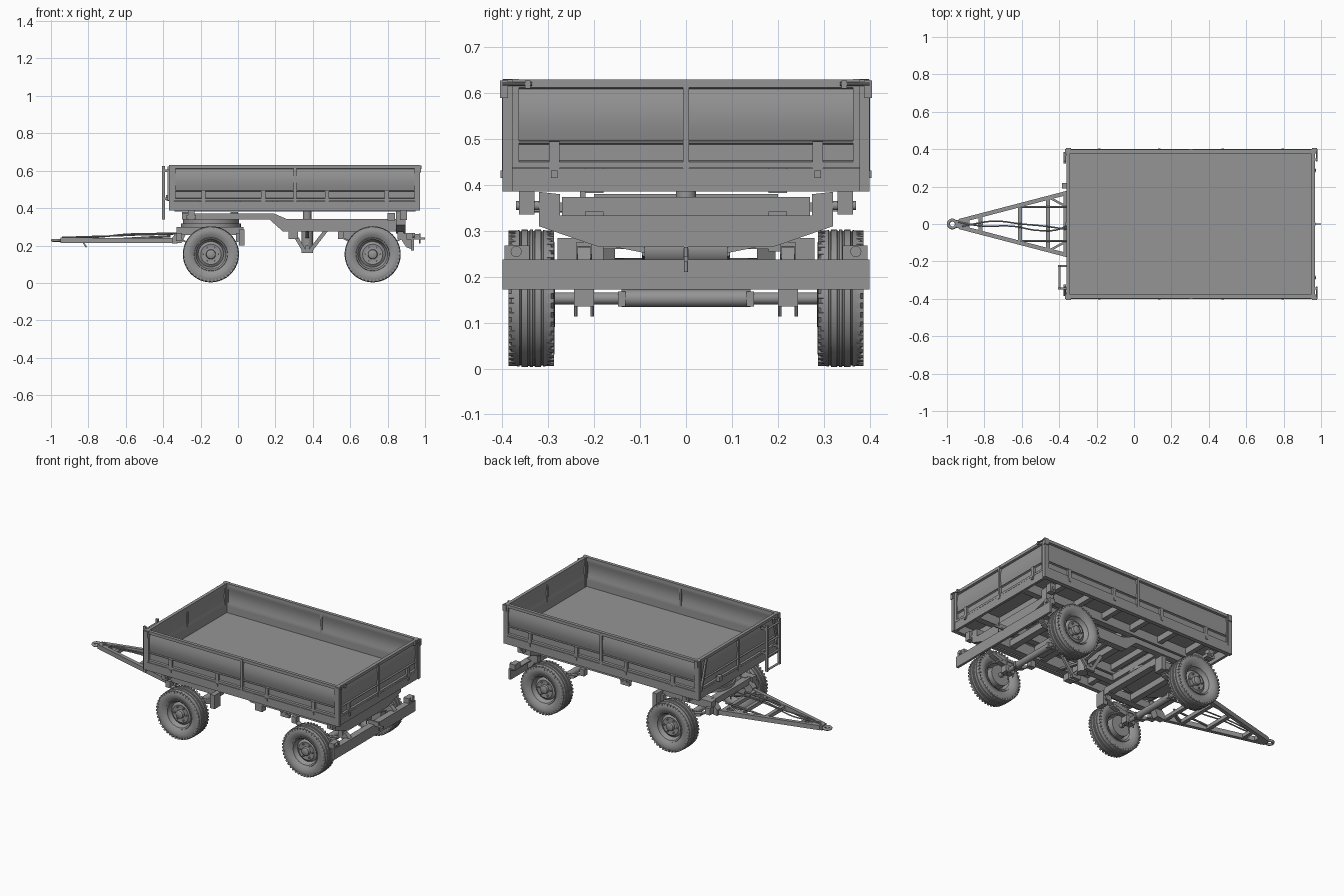
import bpy, bmesh, math
from mathutils import Vector, Matrix

if "Cube" in bpy.data.objects:
    bpy.data.objects.remove(bpy.data.objects["Cube"])

# Dark grey paint
paint = bpy.data.materials.new("dark_grey")
paint.diffuse_color = (.3, .3, .3, 1)
paint.use_nodes = True
paint.node_tree.nodes["Principled BSDF"].inputs["Base Color"].default_value = paint.diffuse_color


def finish(name, bm, smooth=False, mat=None):
    bmesh.ops.recalc_face_normals(bm, faces=bm.faces)
    me = bpy.data.meshes.new(name)
    bm.to_mesh(me)
    bm.free()
    me.materials.append(paint)
    ob = bpy.data.objects.new(name, me)
    bpy.context.collection.objects.link(ob)
    if mat:
        ob.matrix_world = mat
    if smooth:
        bpy.ops.object.select_all(action='DESELECT')
        ob.select_set(True)
        bpy.context.view_layer.objects.active = ob
        bpy.ops.object.shade_smooth_by_angle(angle=math.radians(35))
    return ob


def add_box(bm, x0, x1, y0, y1, z0, z1, rot=Matrix()):
    m = Matrix.Translation(((x0 + x1) / 2, (y0 + y1) / 2, (z0 + z1) / 2)) @ Matrix.Diagonal((x1 - x0, y1 - y0, z1 - z0, 1))
    bmesh.ops.create_cube(bm, size=1, matrix=rot @ m)


def box(name, *d):
    bm = bmesh.new()
    add_box(bm, *d)
    return finish(name, bm)


def frame(p, q):
    p, q = Vector(p), Vector(q)
    return Matrix.Translation((p + q) / 2) @ (q - p).to_track_quat('Z', 'Y').to_matrix().to_4x4(), (q - p).length


def beam(name, p, q, w, h):
    m, l = frame(p, q)
    bm = bmesh.new()
    add_box(bm, -w / 2, w / 2, -h / 2, h / 2, -l / 2, l / 2, m)
    return finish(name, bm)


def cyl(name, p, q, r, n=24):
    m, l = frame(p, q)
    bm = bmesh.new()
    bmesh.ops.create_cone(bm, cap_ends=True, segments=n, radius1=r, radius2=r, depth=l, matrix=m)
    return finish(name, bm, True)


def prism(name, pts, axis, a, b, smooth=False, mat=None):
    # closed outline extruded along x (points y,z) or y (points x,z)
    bm = bmesh.new()
    put = (lambda u, v, t: (t, u, v)) if axis == 'x' else (lambda u, v, t: (u, t, v))
    f = bm.faces.new([bm.verts.new(put(u, v, a)) for u, v in pts])
    e = bmesh.ops.extrude_face_region(bm, geom=[f])
    off = Vector(put(0, 0, b - a))
    bmesh.ops.translate(bm, vec=off, verts=[v for v in e['geom'] if isinstance(v, bmesh.types.BMVert)])
    return finish(name, bm, smooth, mat)


def hose(name, pts, r):
    cu = bpy.data.curves.new(name, 'CURVE')
    cu.dimensions, cu.bevel_depth, cu.bevel_resolution = '3D', r, 2
    cu.materials.append(paint)
    sp = cu.splines.new('BEZIER')
    sp.bezier_points.add(len(pts) - 1)
    for b, p in zip(sp.bezier_points, pts):
        b.co, b.handle_left_type, b.handle_right_type = p, 'AUTO', 'AUTO'
    bpy.context.collection.objects.link(bpy.data.objects.new(name, cu))


def lathe(bm, prof, n):
    vs = [bm.verts.new((r, y, 0)) for y, r in prof]
    es = [bm.edges.new(p) for p in zip(vs, vs[1:])]
    bmesh.ops.spin(bm, geom=vs + es, axis=(0, 1, 0), cent=(0, 0, 0), angle=math.tau, steps=n)
    bmesh.ops.remove_doubles(bm, verts=bm.verts, dist=1e-5)


# Drop sides: ribbed sheet, end frames, centre post and hinge straps
def wall(name, length, straps, mat):
    bulge = [(0.012 - 0.008 * math.sin(math.pi * i / 8), 0.497 + 0.112 * i / 8) for i in range(9)]
    prof = [(0, .437), (0, .450), (.010, .453), (.010, .488), (.002, .492), (.002, .496)] + bulge + \
           [(0, .612), (0, .630), (.02, .630), (.02, .612)] + [(u + .008, v) for u, v in reversed(bulge)] + [(.02, .49), (.02, .437)]
    h = length / 2
    prism(name, prof, 'x', -h, h, True, mat)
    bm = bmesh.new()
    for s in (-1, 1):
        add_box(bm, s * h - .011, s * h + .011, -.001, .021, .437, .631)
    add_box(bm, -.007, .007, -.003, .02, .42, .628)
    for x in straps:
        add_box(bm, x - .011, x + .011, -.002, .01, .425, .495)
        add_box(bm, x - .007, x + .007, -.006, .004, .415, .432)
    finish(name + "_frame", bm, mat=mat)


def at(x, y, deg):
    return Matrix.Translation((x, y, 0)) @ Matrix.Rotation(math.radians(deg), 4, 'Z')


side_straps = (-.49, -.17, .17, .49)
wall("side_wall_right", 1.30, side_straps, at(.305, -.398, 0))
wall("side_wall_left", 1.30, side_straps, at(.305, .398, 180))
wall("tailgate", .75, (-.287, .287), at(.968, 0, 90))
wall("front_wall", .75, (), at(-.362, 0, -90))

# Bed floor, skirt and under-floor beams
box("bed_floor", -.35, .955, -.385, .385, .437, .449)
for s in (-1, 1):
    box("skirt_side", -.362, .968, *sorted((s * .375, s * .4)), .386, .436)
    box("bed_long_beam", -.34, .95, s * .2 - .02, s * .2 + .02, .383, .44)
    for x in (-.355, .96):
        box("corner_post", x - .014, x + .014, *sorted((s * .378, s * .4)), .386, .63)
        box("corner_lug", x - .008, x + .018, *sorted((s * .388, s * .405)), .59, .628)
    cyl("latch_rod", (.977, s * .40, .62), (.977, s * .335, .62), .004, 10)
    box("latch_block", .966, .982, s * .345 - .006, s * .345 + .006, .610, .628)
    beam("front_brace", (-.370, s * .38, .44), (-.370, s * .33, .62), .012, .012)
for x in (-.362, .953):
    box("skirt_end", x, x + .015, -.4, .4, .386, .436)
for i in range(6):
    x = -.2 + i * .2
    box("bed_cross_beam", x - .015, x + .015, -.38, .38, .4, .44)

# Boarding ladder
for y in (-.345, -.225):
    box("ladder_rail", -.406, -.390, y - .006, y + .006, .34, .625)
    for z in (.45, .60):
        box("ladder_bracket", -.398, -.36, y - .006, y + .006, z - .006, z + .006)
for i in range(4):
    z = .346 + i * .085
    cyl("ladder_rung", (-.398, -.345, z), (-.398, -.225, z), .006, 12)
box("front_hook", -.385, -.36, .19, .22, .44, .47)

# Main chassis
rail = [(-.3, .338), (-.3, .372), (.19, .372), (.26, .342), (.85, .342), (.85, .275), (.24, .275), (.17, .338)]
for s in (-1, 1):
    prism("chassis_rail", rail, 'y', s * .2 - .02, s * .2 + .02)
    for x in (-.25, .885):
        box("tipping_pivot", x - .018, x + .018, s * .347 - .017, s * .347 + .017, .336, .388)
        cyl("pivot_pin", (x, s * .31, .355), (x, s * .37, .355), .01, 16)
    box("pivot_arm", -.275, -.225, *sorted((s * .19, s * .36)), .342, .362)
for x, z in ((-.28, .34), (-.02, .34), (.27, .28), (.5, .28), (.72, .28)):
    box("chassis_cross_member", x - .02, x + .02, -.2, .2, z, z + .04)
half = [(.19, .265), (.32, .31), (.32, .385), (.275, .38), (.275, .333)]
prism("rear_cross_member", half + [(-y, z) for y, z in reversed(half)], 'x', .845, .895)
box("rear_bolster", .80, .84, -.27, .27, .333, .374)

# Tipping ram with cradle, and air tank
cyl("tipping_ram", (.37, 0, .17), (.37, 0, .34), .03)
cyl("ram_piston", (.37, 0, .34), (.37, 0, .44), .022)
for s in (-1, 1):
    beam("cradle_arm_front", (.29, s * .06, .28), (.355, s * .06, .17), .012, .02)
    beam("cradle_arm_rear", (.47, s * .06, .28), (.385, s * .06, .17), .012, .02)
    box("cradle_foot", .34, .40, s * .06 - .01, s * .06 + .01, .16, .18)
    beam("cradle_tie", (.37, 0, .24), (.37, s * .2, .28), .02, .012)
cyl("ram_trunnion", (.37, -.075, .19), (.37, .075, .19), .012)
cyl("air_tank", (.60, -.09, .262), (.60, .09, .262), .04)
box("tool_bracket", .27, .32, -.22, -.18, .235, .28)

# Wheels
bm = bmesh.new()
tread = [(.036, .088), (.047, .105), (.050, .122), (.048, .138), (.043, .1455), (.026, .149), (.025, .146),
         (.022, .146), (.021, .1498), (.008, .150), (.007, .147), (.004, .147), (.003, .150)]
lathe(bm, [(-y, r) for y, r in tread] + tread[::-1], 64)
for i in range(44):
    for s in (-1, 1):
        r = Matrix.Rotation(math.tau * (i + .25 * s) / 44, 4, 'Y')
        add_box(bm, -.005, .005, *sorted((s * .034, s * .0495)), .134, .1478, r)
tyre = finish("tyre", bm, True)
bm = bmesh.new()
lathe(bm, [(-.036, .09), (-.041, .088), (-.034, .078), (.004, .07), (.004, 0)], 48)
lathe(bm, [(.036, .09), (.041, .088), (.036, .08), (.022, .076), (.010, .068), (.020, .054), (.016, .036),
           (.018, .026), (.034, .024), (.038, .018), (.038, 0)], 48)
for i in range(6):
    m = Matrix.Rotation(math.tau * i / 6, 4, 'Y') @ Matrix.Translation((.042, .02, 0)) @ Matrix.Rotation(math.pi / 2, 4, 'X')
    bmesh.ops.create_cone(bm, cap_ends=True, segments=6, radius1=.005, radius2=.005, depth=.012, matrix=m)
rim = finish("wheel_rim", bm, True)
AX = (-.145, .72)
for x in AX:
    for s in (-1, 1):
        for src in (tyre, rim):
            ob = src.copy()
            bpy.context.collection.objects.link(ob)
            ob.matrix_world = Matrix.Translation((x, s * .337, .153)) @ Matrix.Rotation(0 if s > 0 else math.pi, 4, 'Z')
for src in (tyre, rim):
    bpy.data.objects.remove(src)

# Axles, brakes and leaf springs
for x, top in zip(AX, (.24, .25)):
    cyl("axle_beam", (x, -.14, .153), (x, .14, .153), .019)
    cyl("axle_shaft", (x, -.33, .153), (x, .33, .153), .013)
    for s in (-1, 1):
        cyl("brake_drum", (x, s * .285, .153), (x, s * .335, .153), .062, 32)
        box("brake_lever", x - .022, x + .022, s * .14 - .008, s * .14 + .008, .135, .168)
        for k, hl in enumerate((.17, .12, .075)):
            xs = [hl * (i / 5 - 1) for i in range(11)]
            arc = [(x + u, .2 - k * .009 + (top - .2) * (u / .17) ** 2) for u in xs]
            prism("spring_leaf", arc + [(u, z - .009) for u, z in reversed(arc)], 'y', s * .222 - .016, s * .222 + .016, True)
        box("spring_seat", x - .03, x + .03, s * .222 - .022, s * .222 + .022, .135, .176)
        box("spring_clamp", x - .025, x + .025, s * .222 - .022, s * .222 + .022, .198, .212)
        for dx in (-.02, .02):
            for dy in (-.018, .018):
                cyl("u_bolt", (x + dx, s * .222 + dy, .113), (x + dx, s * .222 + dy, .215), .004, 8)
        for dx in (-.17, .15):
            box("spring_hanger", x + dx - .016, x + dx + .016, s * .222 - .017, s * .222 + .017, top - .015, top + .026)

# Steering dolly with turntable
cyl("turntable_ring", (-.145, 0, .298), (-.145, 0, .318), .16, 48)
cyl("turntable_upper", (-.145, 0, .318), (-.145, 0, .338), .15, 48)
for s in (-1, 1):
    box("dolly_rail", -.33, .03, s * .2 - .02, s * .2 + .02, .255, .3)
    prism("drawbar_hinge_plate", [(-.35, .21), (-.35, .245), (-.3, .3), (-.26, .3), (-.3, .215)], 'y', s * .175 - .02, s * .175 + .02)
    box("chock_holder", .005, .035, s * .25 - .03, s * .25 + .03, .20, .285)
for x in (-.30, -.145, .01):
    box("dolly_cross_member", x - .02, x + .02, -.2, .2, .26, .298)

# Drawbar with towing eye, ties and hoses
for s in (-1, 1):
    beam("drawbar_beam", (-.325, s * .175, .226), (-.935, s * .016, .228), .022, .028)
    cyl("brake_rod", (-.62, s * .09, .235), (-.36, s * .09, .25), .006, 10)
    beam("drawbar_gusset", (-.45, s * .14, .228), (-.375, s * .10, .228), .012, .02)
for x, w in ((-.365, .16), (-.46, .135), (-.61, .10), (-.82, .045)):
    box("drawbar_tie", x - .011, x + .011, -w, w, .216, .238)
box("drawbar_nose", -.95, -.88, -.022, .022, .214, .242)
bpy.ops.mesh.primitive_torus_add(major_radius=.021, minor_radius=.008, major_segments=32, minor_segments=12, location=(-.971, 0, .228))
bpy.context.object.name = "towing_eye"
bpy.context.object.data.materials.append(paint)
bpy.ops.object.shade_smooth()
beam("stand_hook", (-.83, 0, .22), (-.81, 0, .19), .008, .008)
hose("air_hose", [(-.94, .01, .243), (-.82, -.01, .247), (-.65, -.012, .252), (-.5, -.035, .258), (-.38, -.02, .26), (-.3, .05, .265)], .004)
hose("oil_hose", [(-.92, -.012, .243), (-.75, .015, .245), (-.6, .0, .26), (-.45, -.015, .264), (-.3, -.04, .265)], .004)

# Rear bumper, lamps and hitch
box("rear_bumper", .925, .94, -.4, .4, .172, .238)
box("bumper_lip", .90, .94, -.4, .4, .232, .238)
for s in (-1, 1):
    prism("bumper_arm", [(.85, .268), (.90, .265), (.93, .235), (.93, .18), (.90, .19)], 'y', s * .222 - .014, s * .222 + .014)
    box("lamp_bracket", .90, .935, s * .368 - .027, s * .368 + .027, .235, .268)
    cyl("rear_lamp", (.93, s * .37, .255), (.945, s * .37, .255), .012, 20)
box("rear_hitch_bar", .90, .97, -.005, .005, .24, .262)
cyl("hitch_pin", (.972, 0, .21), (.972, 0, .265), .004, 12)
box("hitch_tongue", .94, 1.0, -.004, .004, .232, .244)
